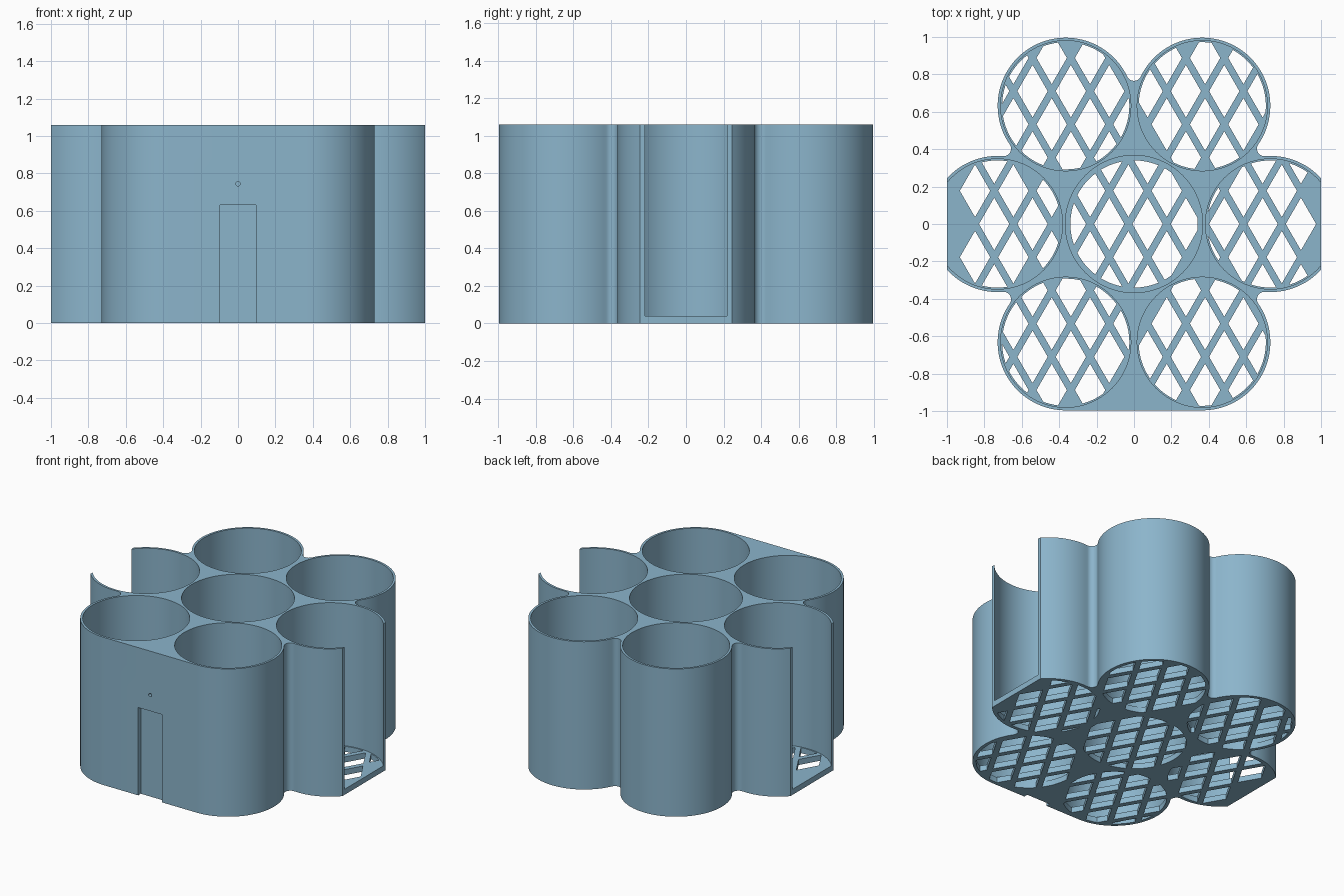
import bpy, bmesh, math
from mathutils import Vector
from mathutils.geometry import tessellate_polygon

if "Cube" in bpy.data.objects:
    bpy.data.objects.remove(bpy.data.objects["Cube"])

PITCH, OUTER, INNER, CORE = 0.73, 0.364, 0.348, 0.367
FILLET, FLOOR, HEIGHT, SIDE = 0.04, 0.04, 1.06, 1.0

blue = bpy.data.materials.new("dusty_blue")
blue.diffuse_color = (0.26, 0.46, 0.60, 1)
blue.use_nodes = True
blue.node_tree.nodes["Principled BSDF"].inputs["Base Color"].default_value = blue.diffuse_color


def arc(cx, cy, r, a0, a1, n):
    """Points on an arc, angles in degrees."""
    angles = [math.radians(a0 + (a1 - a0) * i / n) for i in range(n + 1)]
    return [(cx + r * math.cos(a), cy + r * math.sin(a)) for a in angles]


def circle(cx, cy, r, n=96):
    return arc(cx, cy, r, 0, 360, n)[:-1]


def cell_centre(k):
    a = math.radians(60 * k)
    return PITCH * math.cos(a), PITCH * math.sin(a)


def outline(open_sides):
    """Six lobes with filleted valleys, flat front, sides cut off at x = +-1."""
    half = PITCH / 2
    rise = math.sqrt((OUTER + FILLET) ** 2 - half ** 2)
    dist = PITCH * math.cos(math.pi / 6) + rise
    lean = math.degrees(math.atan2(half, rise))
    sweep = 30 + lean
    cut_out = math.degrees(math.acos((SIDE - PITCH) / OUTER))
    cut_in = math.degrees(math.acos((SIDE - PITCH) / INNER))
    pts = []
    for k in range(6):
        cx, cy = cell_centre(k)
        a = 60 * k
        lo = -30 if k == 5 else -sweep
        hi = 30 if k == 4 else sweep
        if k in (0, 3):
            pts += arc(cx, cy, OUTER, a + lo, a - cut_out, 16)
            if open_sides:
                pts += arc(cx, cy, INNER, a - cut_in, a + cut_in - 360, 76)
            pts += arc(cx, cy, OUTER, a + cut_out, a + hi, 16)
        else:
            pts += arc(cx, cy, OUTER, a + lo, a + hi, 50)
        if k != 4:
            m = math.radians(a + 30)
            pts += arc(dist * math.cos(m), dist * math.sin(m), FILLET,
                       a + 30 + 180 + lean, a + 30 + 180 - lean, 12)
    # drop doubled points
    return [p for i, p in enumerate(pts) if math.dist(p, pts[i - 1]) > 1e-5]


def clip(poly, nx, ny, d):
    """Keep the part of a convex polygon where nx*x + ny*y <= d."""
    out = []
    for i, q in enumerate(poly):
        p = poly[i - 1]
        dp, dq = nx * p[0] + ny * p[1] - d, nx * q[0] + ny * q[1] - d
        if dp * dq < 0:
            t = dp / (dp - dq)
            out.append((p[0] + t * (q[0] - p[0]), p[1] + t * (q[1] - p[1])))
        if dq <= 0:
            out.append(q)
    return [p for i, p in enumerate(out) if math.dist(p, out[i - 1]) > 1e-4]


def area(p):
    return abs(sum(p[i - 1][0] * p[i][1] - p[i][0] * p[i - 1][1]
                   for i in range(len(p)))) / 2


def lattice_holes():
    """Diamond openings between crossed 60 degree bars, trimmed to each cell."""
    step, bar, x0 = 0.205, 0.037, -0.03
    row = step * math.sqrt(3)
    nx, ny = math.cos(math.pi / 6), 0.5
    reach = (step * nx - bar) / 2
    holes = []
    for cx, cy in [(0, 0)] + [cell_centre(k) for k in range(6)]:
        for i in range(-12, 13):
            for j in range(-7, 8):
                if (i + j) % 2 == 0:
                    continue
                dx, dy = x0 + i * step / 2, j * row / 2
                if math.dist((dx, dy), (cx, cy)) > 0.40 or abs(dx) > 0.92:
                    continue
                poly = circle(cx, cy, 0.34)
                for sx in (-1, 1):
                    for sy in (-1, 1):
                        a, b = sx * nx, sy * ny
                        poly = clip(poly, a, b, a * dx + b * dy + reach)
                if len(poly) > 2 and area(poly) > 0.0015:
                    holes.append(poly)
    return holes


def prism(name, loops, z0, z1):
    """Solid plate from an outline followed by its holes."""
    tris = tessellate_polygon([[Vector((x, y, 0)) for x, y in l] for l in loops])
    flat = [p for l in loops for p in l]
    bm = bmesh.new()
    low = [bm.verts.new((x, y, z0)) for x, y in flat]
    top = [bm.verts.new((x, y, z1)) for x, y in flat]
    for t in tris:
        for ring in (low, top):
            bm.faces.new([ring[i] for i in t])
    start = 0
    for l in loops:
        n = len(l)
        for i in range(n):
            a, b = start + i, start + (i + 1) % n
            bm.faces.new((low[a], low[b], top[b], top[a]))
        start += n
    bmesh.ops.recalc_face_normals(bm, faces=bm.faces)
    mesh = bpy.data.meshes.new(name)
    bm.to_mesh(mesh)
    bm.free()
    mesh.materials.append(blue)
    ob = bpy.data.objects.new(name, mesh)
    bpy.context.collection.objects.link(ob)
    return ob


def cut(ob, cutter):
    mod = ob.modifiers.new("cut", 'BOOLEAN')
    mod.operation, mod.solver, mod.object = 'DIFFERENCE', 'EXACT', cutter
    bpy.context.view_layer.objects.active = ob
    bpy.ops.object.modifier_apply(modifier=mod.name)


# perforated floor and tube walls
floor = prism("lattice_floor", [outline(False)] + lattice_holes(), 0, FLOOR)
bores = [circle(0, 0, CORE)] + [circle(*cell_centre(k), INNER) for k in (1, 2, 4, 5)]
walls = prism("tube_walls", [outline(True)] + bores, FLOOR, HEIGHT)

# front slot and pin hole
front = -PITCH * math.cos(math.pi / 6) - OUTER
slot = prism("slot_cutter", [[(-0.095, front - 0.1), (0.095, front - 0.1),
                              (0.095, front + 0.03), (-0.095, front + 0.03)]], -0.1, 0.63)
bpy.ops.mesh.primitive_cylinder_add(vertices=24, radius=0.012, depth=0.2,
                                    location=(0, front, 0.745),
                                    rotation=(math.pi / 2, 0, 0))
pin = bpy.context.object
pin.name = "pin_hole_cutter"
cut(floor, slot)
cut(walls, slot)
cut(walls, pin)
for helper in (slot, pin):
    bpy.data.objects.remove(helper)

# smooth the round walls, keep the rims sharp
for ob in (floor, walls):
    bpy.ops.object.select_all(action='DESELECT')
    ob.select_set(True)
    bpy.context.view_layer.objects.active = ob
    bpy.ops.object.shade_smooth_by_angle(angle=math.radians(30))
